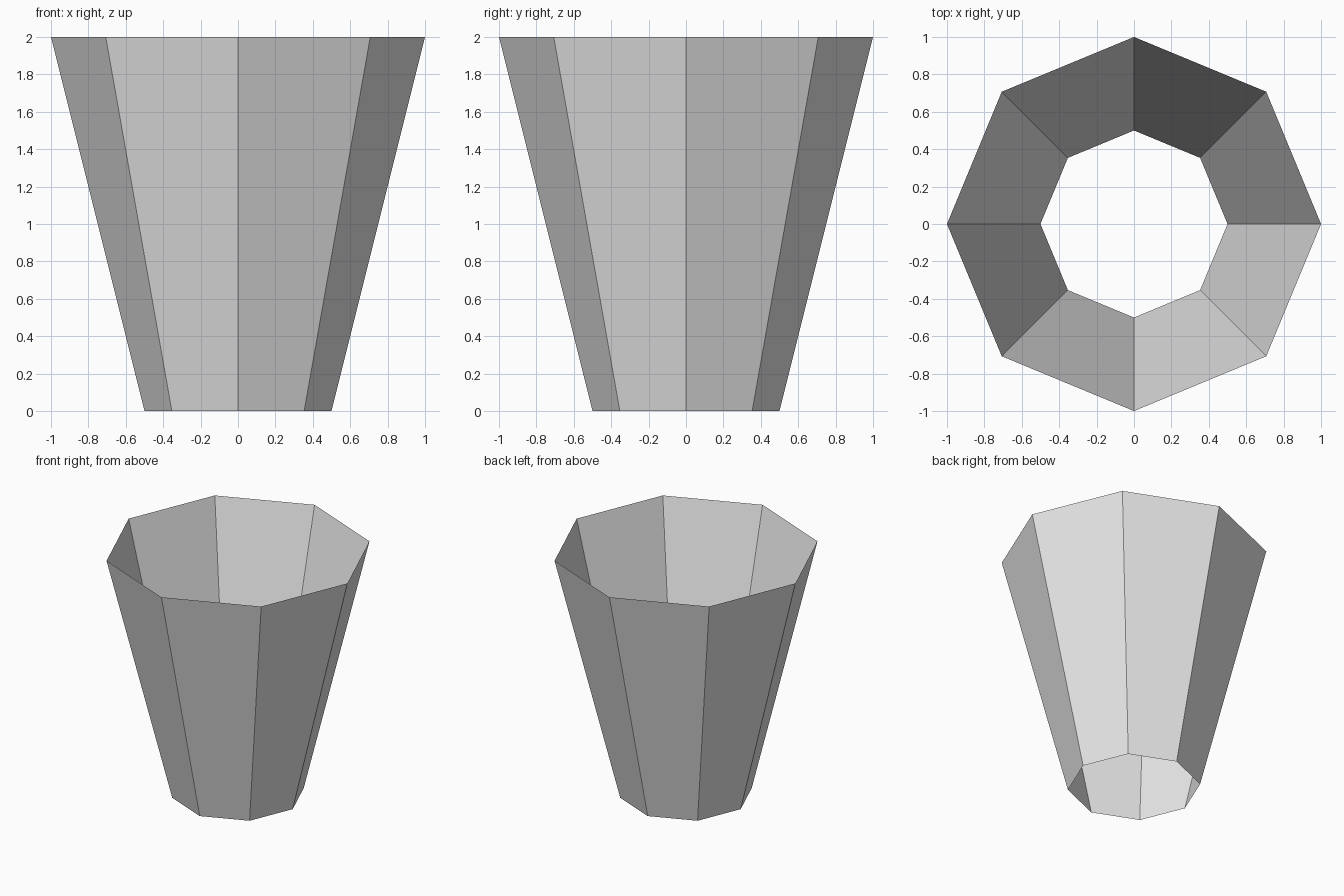
import bpy
import bmesh
import math

if "Cube" in bpy.data.objects:
    bpy.data.objects.remove(bpy.data.objects["Cube"])

SIDES = 8
RINGS = [(0.5, 0.0), (1.0, 2.0)]  # (radius, height)

# plain light grey
grey = bpy.data.materials.new("light_grey")
grey.diffuse_color = (0.8, 0.8, 0.8, 1.0)
grey.use_nodes = True
grey.node_tree.nodes["Principled BSDF"].inputs["Base Color"].default_value = grey.diffuse_color

# tapered eight-sided wall, open at top and bottom
bm = bmesh.new()
bottom, top = [
    [bm.verts.new((r * math.cos(math.tau * i / SIDES),
                   r * math.sin(math.tau * i / SIDES), z)) for i in range(SIDES)]
    for r, z in RINGS
]
for i in range(SIDES):
    j = (i + 1) % SIDES
    bm.faces.new((bottom[i], bottom[j], top[j], top[i]))

mesh = bpy.data.meshes.new("tapered_wall")
bm.to_mesh(mesh)
bm.free()
mesh.materials.append(grey)
wall = bpy.data.objects.new("tapered_wall", mesh)
bpy.context.collection.objects.link(wall)
